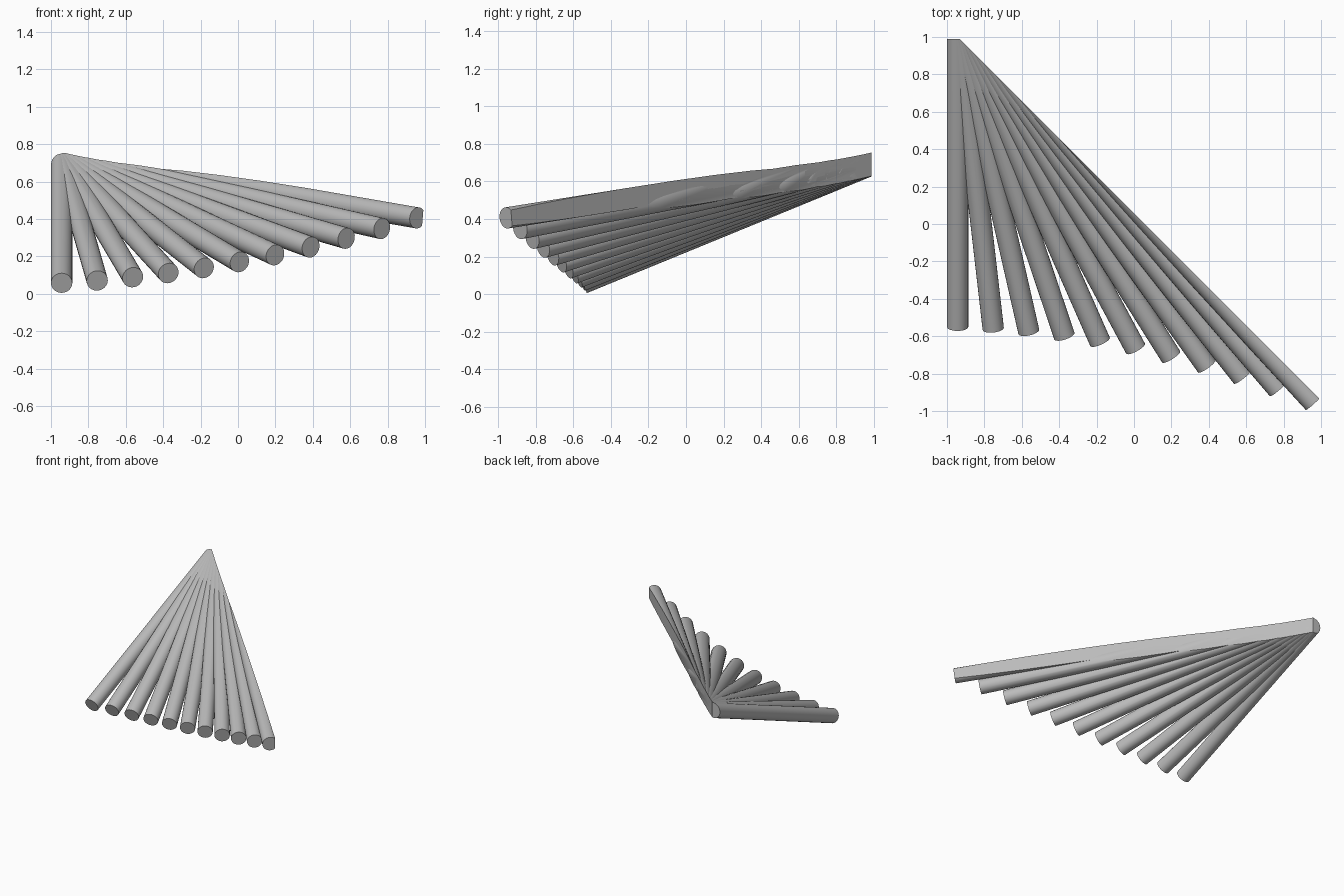
import bpy
import bmesh
import math
from mathutils import Vector

cube = bpy.data.objects.get("Cube")
if cube:
    bpy.data.objects.remove(cube, do_unlink=True)

RODS = 11
RADIUS = 0.057
BACK = 0.988       # flat back end of the fan
DIAGONAL = 0.058   # vertical trimming plane x + y = DIAGONAL

gray = bpy.data.materials.new("warm_gray")
gray.use_nodes = True
color = (0.5, 0.5, 0.5, 1)
gray.diffuse_color = color
gray.node_tree.nodes["Principled BSDF"].inputs["Base Color"].default_value = color


def trim(bm, point, normal):
    """Cut away everything in front of a plane and close the cut."""
    bmesh.ops.bisect_plane(
        bm, geom=bm.verts[:] + bm.edges[:] + bm.faces[:], dist=1e-5,
        plane_co=point, plane_no=normal, clear_outer=True)
    bmesh.ops.holes_fill(bm, edges=[e for e in bm.edges if e.is_boundary])


def make_rod(name, start, end):
    """Straight round rod, trimmed flat at the back and along the diagonal."""
    axis = (end - start).normalized()
    start = start - axis * 0.12
    bm = bmesh.new()
    bmesh.ops.create_cone(bm, cap_ends=True, segments=24, radius1=RADIUS,
                          radius2=RADIUS, depth=(end - start).length)
    turn = axis.to_track_quat('Z', 'Y').to_matrix().to_4x4()
    bmesh.ops.transform(bm, matrix=turn, verts=bm.verts)
    bmesh.ops.translate(bm, vec=(start + end) / 2, verts=bm.verts)
    trim(bm, Vector((0, BACK, 0)), Vector((0, 1, 0)))
    trim(bm, Vector((DIAGONAL, 0, 0)), Vector((1, 1, 0)).normalized())
    bmesh.ops.recalc_face_normals(bm, faces=bm.faces)
    mesh = bpy.data.meshes.new(name)
    bm.to_mesh(mesh)
    bm.free()
    mesh.materials.append(gray)
    rod = bpy.data.objects.new(name, mesh)
    bpy.context.collection.objects.link(rod)
    return rod


# Fan of rods: nearly shared starts, feet spread along a rising curve
rods = []
for i in range(RODS):
    t = i / (RODS - 1)
    start = Vector((-0.943 + 0.123 * t, 0.985, 0.687 + 0.027 * t))
    end = Vector((-0.943 + 1.903 * t,
                  -0.55 - 0.06 * t - 0.345 * t * t,
                  0.058 + 0.1 * t + 0.248 * t * t))
    rods.append(make_rod(f"fan_rod_{i + 1}", start, end))

# Smooth sides with crisp ends
bpy.ops.object.select_all(action='DESELECT')
for rod in rods:
    rod.select_set(True)
bpy.context.view_layer.objects.active = rods[0]
bpy.ops.object.shade_smooth_by_angle(angle=math.radians(30))
